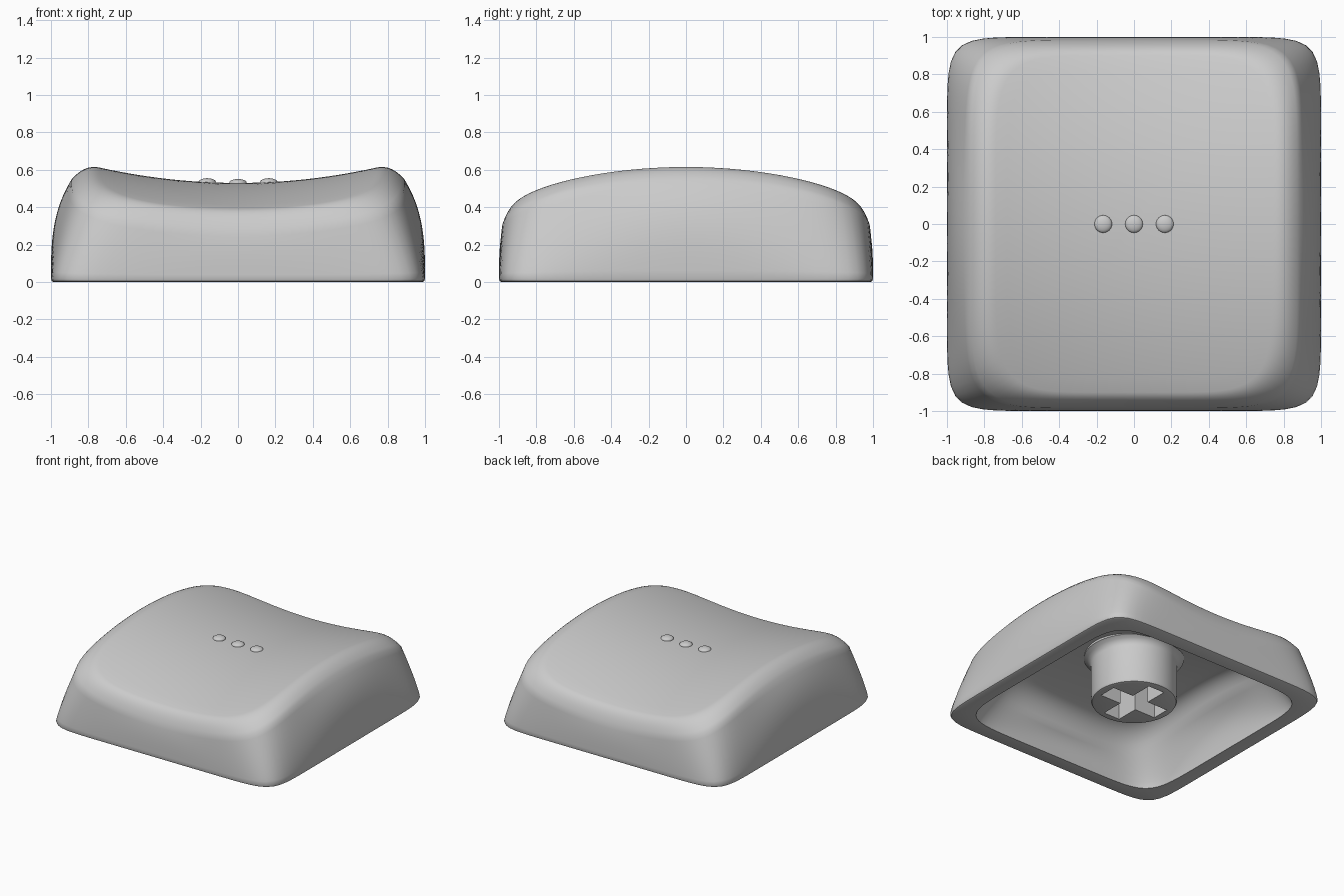
import bpy, bmesh
from math import cos, sin, pi
from mathutils import Vector

SEG = 160

if "Cube" in bpy.data.objects:
    bpy.data.objects.remove(bpy.data.objects["Cube"], do_unlink=True)

grey = bpy.data.materials.new("matte_grey_plastic")
grey.use_nodes = True
colour = (0.6, 0.6, 0.6, 1)
grey.diffuse_color = colour
grey.node_tree.nodes["Principled BSDF"].inputs["Base Color"].default_value = colour


def ring(a, b, n, height):
    """Superellipse loop; height is a number or a function of x and y."""
    pts = []
    for i in range(SEG):
        t = 2 * pi * (i + 0.5) / SEG
        c, s = cos(t), sin(t)
        r = (abs(c) ** n + abs(s) ** n) ** (-1 / n)
        x, y = a * r * c, b * r * s
        pts.append(Vector((x, y, height(x, y) if callable(height) else height)))
    return pts


def finish(name, bm):
    bmesh.ops.recalc_face_normals(bm, faces=bm.faces)
    mesh = bpy.data.meshes.new(name)
    bm.to_mesh(mesh)
    bm.free()
    obj = bpy.data.objects.new(name, mesh)
    bpy.context.collection.objects.link(obj)
    mesh.materials.append(grey)
    return obj


def smooth(obj):
    bpy.ops.object.select_all(action="DESELECT")
    obj.select_set(True)
    bpy.context.view_layer.objects.active = obj
    bpy.ops.object.shade_smooth_by_angle(angle=0.7)


def loft(name, rings):
    """Skin a list of loops and close both ends with a fan."""
    bm = bmesh.new()
    loops = [[bm.verts.new(p) for p in pts] for pts in rings]
    for lo, hi in zip(loops, loops[1:]):
        for i in range(SEG):
            j = (i + 1) % SEG
            bm.faces.new((lo[i], lo[j], hi[j], hi[i]))
    for loop in (loops[0], loops[-1]):
        mid = bm.verts.new(sum((v.co for v in loop), Vector()) / SEG)
        for i in range(SEG):
            bm.faces.new((loop[i], loop[(i + 1) % SEG], mid))
    return finish(name, bm)


def wall(foot, shoulder, steps=12):
    """Walls bulge at mid-side and run straighter at the corners."""
    out = []
    for k in range(steps + 1):
        t = k / steps
        loop = []
        for i, (p, q) in enumerate(zip(foot, shoulder)):
            w = cos(4 * pi * (i + 0.5) / SEG) ** 2
            f = t ** (1.2 + 1.8 * w)
            loop.append(Vector((p.x + (q.x - p.x) * f, p.y + (q.y - p.y) * f,
                                p.z + (q.z - p.z) * t)))
        out.append(loop)
    return out


def fillet(start, control, end, steps=8):
    return [[p * (1 - t) ** 2 + c * 2 * t * (1 - t) + q * t * t
             for p, c, q in zip(start, control, end)]
            for t in (k / steps for k in range(1, steps + 1))]


def dish(a, b, n, height, steps=12):
    return [ring(a * k / steps, b * k / steps, n, height)
            for k in range(steps - 1, 0, -1)]


def top(x, y):
    return 0.53 + 0.15 * x * x - 0.17 * y * y


def ceiling(x, y):
    return 0.43 + 0.05 * x * x - 0.17 * y * y


# Cap shell: outside skin from lip to dish, then the hollow underside
shoulder = ring(0.89, 0.985, 7, lambda x, y: top(x, y) - 0.1)
outer = [ring(0.985, 0.985, 11, 0), ring(0.995, 0.995, 11, 0.005)]
outer += wall(ring(1, 1, 11, 0.018), shoulder)
outer += fillet(shoulder, ring(0.82, 0.955, 6, top), ring(0.74, 0.9, 6, top))
outer += dish(0.74, 0.9, 6, top)

haunch = ring(0.75, 0.82, 6, lambda x, y: ceiling(x, y) - 0.12)
inner = wall(ring(0.88, 0.88, 8, 0), haunch)
inner += fillet(haunch, ring(0.69, 0.77, 5, ceiling), ring(0.58, 0.66, 5, ceiling))
inner += dish(0.58, 0.66, 5, ceiling)
smooth(loft("cap_shell", outer[::-1] + inner))

# Stem under the cap, flared where it meets the ceiling
profile = [(0.285, 0.055), (0.302, 0.06), (0.31, 0.075), (0.31, 0.36),
           (0.318, 0.385), (0.335, 0.405), (0.36, 0.42), (0.36, 0.46)]
stem = loft("stem", [ring(r, r, 2, z) for r, z in profile])

# Cross-shaped socket cut into the stem
arm, half = 0.25, 0.07
bm = bmesh.new()
corners = []
for ux, uy in ((1, 0), (0, 1), (-1, 0), (0, -1)):
    for along, side in ((arm, -half), (arm, half), (half, half)):
        corners.append((along * ux - side * uy, along * uy + side * ux))
face = bm.faces.new([bm.verts.new((x, y, -0.1)) for x, y in corners])
grown = bmesh.ops.extrude_face_region(bm, geom=[face])["geom"]
bmesh.ops.translate(bm, vec=(0, 0, 0.48),
                    verts=[g for g in grown if isinstance(g, bmesh.types.BMVert)])
cutter = finish("socket_cutter", bm)
cutter.hide_render = True
cut = stem.modifiers.new("socket", "BOOLEAN")
cut.operation = "DIFFERENCE"
cut.solver = "EXACT"
cut.object = cutter
bpy.ops.object.select_all(action="DESELECT")
bpy.context.view_layer.objects.active = stem
stem.select_set(True)
bpy.ops.object.modifier_apply(modifier="socket")
bpy.data.objects.remove(cutter, do_unlink=True)
smooth(stem)

# Three raised homing dots on the dish
for label, x in (("right", -0.165), ("middle", 0), ("left", 0.165)):
    bm = bmesh.new()
    bmesh.ops.create_uvsphere(bm, u_segments=32, v_segments=16, radius=0.047)
    bmesh.ops.scale(bm, vec=(1, 1, 0.45), verts=bm.verts)
    bmesh.ops.translate(bm, vec=(x, 0, top(x, 0)), verts=bm.verts)
    smooth(finish(label + "_homing_dot", bm))
